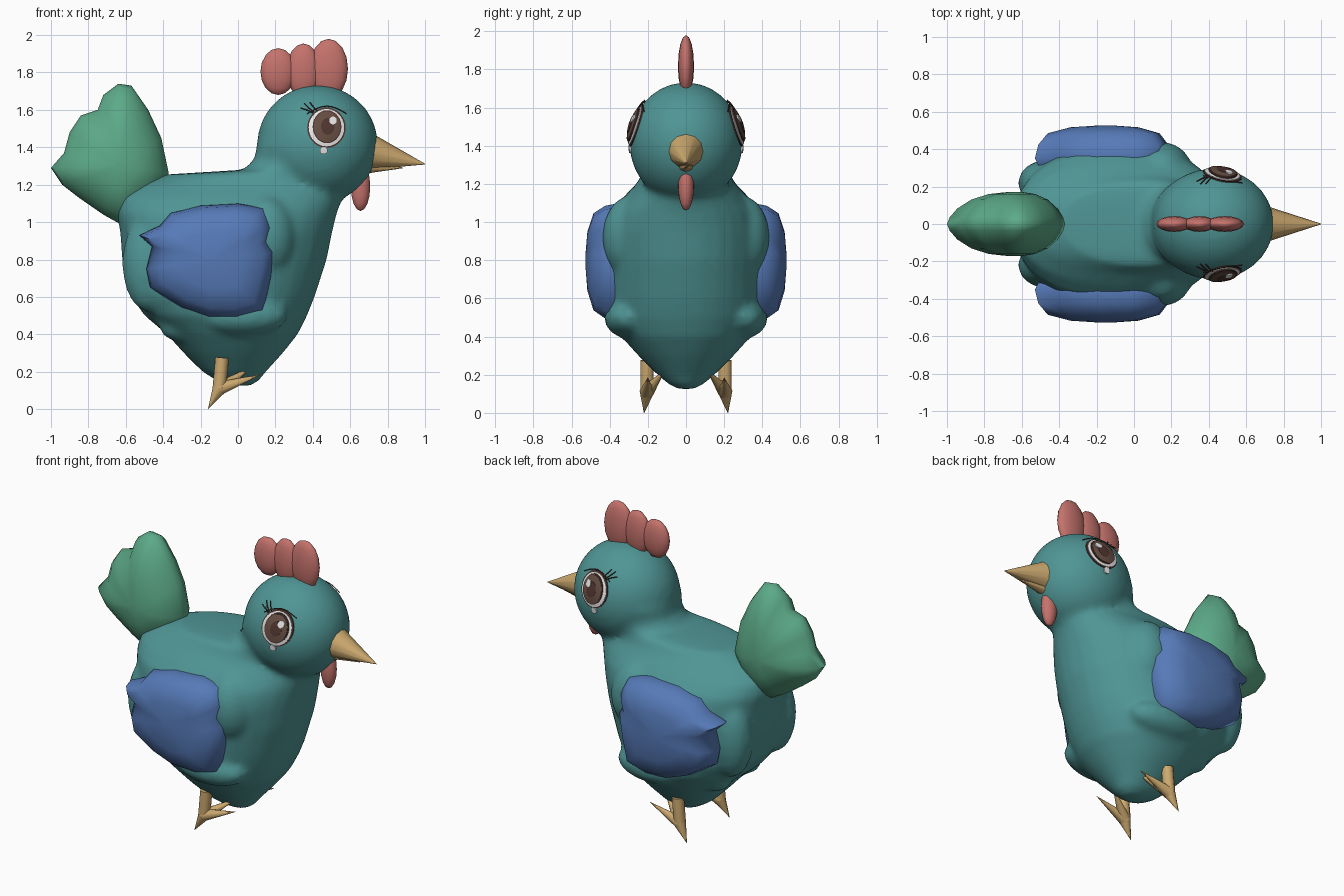
import bpy, bmesh, math
from mathutils import Vector, Matrix

cube = bpy.data.objects.get("Cube")
if cube:
    bpy.data.objects.remove(cube, do_unlink=True)


def material(name, rgb):
    m = bpy.data.materials.new(name)
    m.use_nodes = True
    m.diffuse_color = (*rgb, 1)
    m.node_tree.nodes["Principled BSDF"].inputs["Base Color"].default_value = (*rgb, 1)
    return m


TEAL = material("teal feathers", (.08, .30, .30))
GREEN = material("green tail", (.107, .40, .246))
BLUE = material("blue wing", (.093, .195, .48))
RED = material("red comb", (.56, .17, .15))
TAN = material("tan horn", (.61, .40, .16))
WHITE = material("eye white", (.8, .8, .8))
BROWN = material("iris brown", (.13, .075, .055))
DARK = material("dark lash", (.08, .035, .028))

HEAD = Vector((.425, 0, 1.415))
HEAD_R = Vector((.323, .297, .317))


def finish(bm, name, mat, angle=40):
    bmesh.ops.recalc_face_normals(bm, faces=bm.faces)
    me = bpy.data.meshes.new(name)
    bm.to_mesh(me)
    bm.free()
    ob = bpy.data.objects.new(name, me)
    bpy.context.collection.objects.link(ob)
    me.materials.append(mat)
    bpy.ops.object.select_all(action='DESELECT')
    bpy.context.view_layer.objects.active = ob
    ob.select_set(True)
    bpy.ops.object.shade_smooth_by_angle(angle=math.radians(angle))
    return ob


def loft(bm, rings):
    """Skin a list of equal point rings and cap both ends."""
    vs = [[bm.verts.new(p) for p in r] for r in rings]
    n = len(vs[0])
    for a, b in zip(vs, vs[1:]):
        for i in range(n):
            j = (i + 1) % n
            bm.faces.new((a[i], a[j], b[j], b[i]))
    bm.faces.new(vs[0])
    bm.faces.new(vs[-1])


def ball(bm, c, r, seg=20):
    m = Matrix.Translation(c) @ Matrix.Diagonal((*r, 1))
    bmesh.ops.create_uvsphere(bm, u_segments=seg, v_segments=seg // 2, radius=1, matrix=m)


def spike(bm, a, b, r0, r1, seg=8):
    """Tapered rod from a to b."""
    a, b = Vector(a), Vector(b)
    d = b - a
    m = Matrix.Translation((a + b) / 2) @ d.to_track_quat('Z', 'Y').to_matrix().to_4x4()
    bmesh.ops.create_cone(bm, cap_ends=True, segments=seg, radius1=r0, radius2=r1,
                          depth=d.length, matrix=m)


def pillow(name, outline, centre, levels, mat):
    """Side outline swollen along y; levels hold (scale, y)."""
    bm = bmesh.new()
    loft(bm, [[(centre[0] + (x - centre[0]) * s, y, centre[1] + (z - centre[1]) * s)
               for x, z in outline] for s, y in levels])
    return finish(bm, name, mat, 70)


# Body: stacked rounded sections (z, back x, front x, half width)
sections = [(.125, -.03, .07, .04), (.15, -.11, .11, .09), (.2, -.19, .15, .15),
            (.3, -.29, .24, .25), (.4, -.38, .32, .34), (.5, -.5, .37, .4),
            (.6, -.57, .41, .42), (.8, -.62, .475, .43), (.95, -.63, .505, .43),
            (1.05, -.65, .53, .4), (1.13, -.64, .56, .33), (1.2, -.54, .58, .26),
            (1.255, -.38, .63, .23), (1.28, .03, .65, .23), (1.34, .09, .69, .25),
            (1.42, .1, .73, .28)]


def section(z, x0, x1, w, n=32):
    """Oval slice, rounder at the chest than at the rump."""
    ring = []
    for i in range(n):
        c, s = math.cos(math.tau * i / n), math.sin(math.tau * i / n)
        power = .97 if c > 0 else .87
        ring.append(((x0 + x1) / 2 + (x1 - x0) / 2 * math.copysign(abs(c) ** power, c),
                     w * math.copysign(abs(s) ** power, s), z))
    return ring


bm = bmesh.new()
loft(bm, [section(*s) for s in sections])
ball(bm, HEAD, HEAD_R, 40)
for s in (1, -1):
    ball(bm, (.15, s * .29, .92), (.16, .15, .22))     # shoulder
    ball(bm, (-.48, s * .22, .78), (.14, .12, .26))    # rump
    ball(bm, (.02, s * .3, .5), (.25, .13, .11))       # flank
    ball(bm, (-.3, s * .15, .44), (.12, .1, .08))      # thigh feathers
body = finish(bm, "body_and_head", TEAL, 180)
remesh = body.modifiers.new("Blend", 'REMESH')
remesh.mode = 'VOXEL'
remesh.voxel_size = .022
remesh.use_smooth_shade = True
soft = body.modifiers.new("Soften", 'SMOOTH')
soft.factor = .5
soft.iterations = 6

# Tail fan
tail = [(-1, 1.29), (-.93, 1.37), (-.9, 1.48), (-.84, 1.57), (-.75, 1.6), (-.72, 1.68),
        (-.64, 1.74), (-.57, 1.73), (-.48, 1.6), (-.41, 1.45), (-.37, 1.26), (-.42, 1.15),
        (-.55, 1.03), (-.63, .99), (-.72, 1.04), (-.85, 1.13), (-.94, 1.2)]
half = [(.1, .172), (.4, .16), (.65, .13), (.85, .083), (.96, .036)]
pillow("tail", tail, (-.63, 1.3),
       [(s, -y) for s, y in half] + [(1, 0)] + half[::-1], GREEN)

# Wings
wing = [(-.53, .93), (-.42, .98), (-.36, 1.05), (-.2, 1.09), (0, 1.1), (.14, 1.08),
        (.19, .98), (.17, .9), (.2, .84), (.18, .7), (.14, .52), (0, .48), (-.15, .485),
        (-.3, .54), (-.47, .65), (-.49, .75), (-.46, .87)]
swell = [(.9, .28), (1, .35), (.95, .425), (.82, .485), (.5, .517), (.1, .527)]
for side, s in (("left", 1), ("right", -1)):
    pillow(side + "_wing", wing, (-.15, .8), [(k, s * y) for k, y in swell], BLUE)

# Comb and wattle
bm = bmesh.new()
for x, z, rx, rz in ((.215, 1.805, .095, .125), (.35, 1.81, .09, .145), (.485, 1.82, .103, .16)):
    ball(bm, (x, 0, z), (rx, .042, rz), 16)
finish(bm, "comb", RED, 60)
bm = bmesh.new()
ball(bm, (.655, 0, 1.19), (.052, .042, .13), 16)
finish(bm, "wattle", RED, 60)

# Beak
bm = bmesh.new()
spike(bm, (.69, 0, 1.378), (1, 0, 1.31), .102, .002, 12)
finish(bm, "upper_beak", TAN)
bm = bmesh.new()
spike(bm, (.66, 0, 1.31), (.88, 0, 1.29), .055, .002, 8)
finish(bm, "lower_beak", TAN, 60)


# Eyes: shallow domed plates that follow the head surface
def on_head(x, z, side, lift):
    dx, dz = (x - HEAD.x) / HEAD_R.x, (z - HEAD.z) / HEAD_R.z
    return (x, side * (HEAD_R.y * math.sqrt(max(0, 1 - dx * dx - dz * dz)) + lift), z)


def eye_disc(name, x, z, rx, rz, side, lift, mat, bulge=0.0):
    bm = bmesh.new()
    rings = []
    for k, drop in ((1, -.012), (1, 0), (.75, 0), (.5, 0), (.25, 0), (.02, 0)):
        h = lift + drop + bulge * (1 - k * k)
        rings.append([on_head(x + rx * k * math.cos(a), z + rz * k * math.sin(a), side, h)
                      for a in (math.tau * i / 28 for i in range(28))])
    loft(bm, rings)
    finish(bm, name, mat)


def stroke(bm, points, side, r0, r1):
    pts = [on_head(x, z, side, .01) for x, z in points]
    for a, b in zip(pts, pts[1:]):
        spike(bm, a, b, r0, r1, 5)


lashes = [[(.4, 1.585), (.37, 1.6), (.335, 1.61)], [(.405, 1.59), (.38, 1.61), (.355, 1.635)],
          [(.42, 1.597), (.4, 1.62), (.385, 1.64)]]
lid = [(.37 + .21 * t, 1.58 + .04 * math.sin(math.pi * t)) for t in (i / 10 for i in range(11))]
for side, s in (("left", 1), ("right", -1)):
    eye_disc(side + "_eye_rim", .473, 1.505, .103, .108, s, .003, DARK)
    eye_disc(side + "_eye_white", .473, 1.505, .095, .1, s, .006, WHITE, .004)
    eye_disc(side + "_eye_iris_edge", .476, 1.51, .077, .088, s, .012, DARK, .003)
    eye_disc(side + "_eye_iris", .476, 1.51, .071, .082, s, .015, BROWN, .003)
    eye_disc(side + "_eye_pupil", .48, 1.512, .036, .045, s, .019, DARK)
    eye_disc(side + "_eye_glint", .508, 1.543, .02, .021, s, .022, WHITE)
    eye_disc(side + "_tear", .458, 1.383, .021, .02, s, .006, WHITE)
    bm = bmesh.new()
    stroke(bm, lid, s, .003, .003)
    for lash in lashes:
        stroke(bm, lash, s, .004, .003)
    finish(bm, side + "_lashes", DARK)

# Legs and pointed toes
for side, s in (("left", 1), ("right", -1)):
    bm = bmesh.new()
    ankle = (-.1, s * .205, .11)
    spike(bm, (-.085, s * .205, .275), ankle, .036, .036, 10)
    for x, y, z in ((-.16, .22, 0), (.12, .2, .185), (.07, .11, .225)):
        spike(bm, ankle, (x, s * y, z), .038, .001, 9)
    ball(bm, ankle, (.037, .037, .037), 10)
    finish(bm, side + "_leg", TAN, 60)
